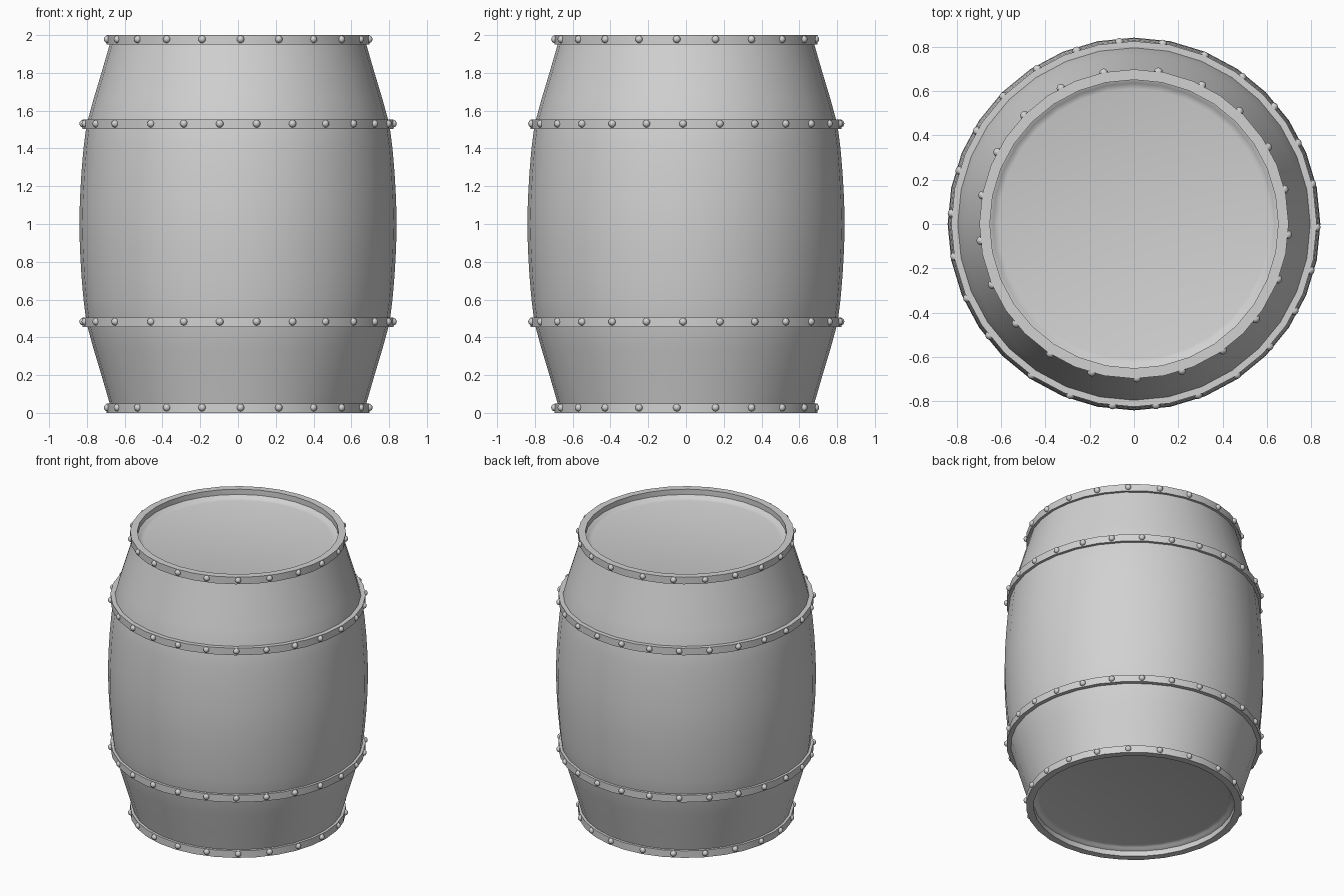
import bpy, bmesh, math
from mathutils import Matrix, Vector

cube = bpy.data.objects.get("Cube")
if cube:
    bpy.data.objects.remove(cube, do_unlink=True)

SIDES = 32
GREY = (0.64, 0.64, 0.64, 1.0)
grey = bpy.data.materials.new("plain_grey")
grey.use_nodes = True
grey.diffuse_color = GREY
grey.node_tree.nodes["Principled BSDF"].inputs["Base Color"].default_value = GREY


def finish(name, bm, angle):
    """Turn a bmesh into a shaded object."""
    bmesh.ops.recalc_face_normals(bm, faces=bm.faces)
    mesh = bpy.data.meshes.new(name)
    bm.to_mesh(mesh)
    bm.free()
    mesh.materials.append(grey)
    obj = bpy.data.objects.new(name, mesh)
    bpy.context.collection.objects.link(obj)
    bpy.ops.object.select_all(action='DESELECT')
    obj.select_set(True)
    bpy.context.view_layer.objects.active = obj
    bpy.ops.object.shade_smooth_by_angle(angle=math.radians(angle))
    return obj


def lathe(name, profile, closed, angle):
    """Spin (radius, height) points round the z axis; cap an open profile."""
    bm = bmesh.new()
    rings = []
    for r, z in profile:
        rings.append([bm.verts.new((r * math.cos(a), r * math.sin(a), z))
                      for a in (math.tau * i / SIDES for i in range(SIDES))])
    pairs = list(zip(rings, rings[1:]))
    if closed:
        pairs.append((rings[-1], rings[0]))
    for low, high in pairs:
        for i in range(SIDES):
            j = (i + 1) % SIDES
            bm.faces.new((low[i], low[j], high[j], high[i]))
    if not closed:
        bm.faces.new(rings[0])
        bm.faces.new(rings[-1])
    return finish(name, bm, angle)


def rivets(name, radius, z, count, start, step):
    """Row of small round studs; the row closes with one wider gap."""
    bm = bmesh.new()
    for i in range(count):
        a = math.radians(start + step * i)
        spot = Vector((radius * math.cos(a), radius * math.sin(a), z))
        bmesh.ops.create_uvsphere(bm, u_segments=12, v_segments=8, radius=0.02,
                                  matrix=Matrix.Translation(spot))
    return finish(name, bm, 60)


# Bulging body with a shallow recessed lid, mirrored top to bottom
upper = [(0.84, 1.0), (0.837, 1.13), (0.829, 1.27), (0.818, 1.4),
         (0.802, 1.525), (0.765, 1.66), (0.72, 1.81), (0.675, 1.965),
         (0.652, 1.965), (0.635, 1.945), (0.61, 1.938)]
lower = [(r, 2 - z) for r, z in reversed(upper[1:])]
lathe("barrel_body", lower + upper, False, 50)

# Hoops and their rivets: inner radius, outer radius, height, rivet layout
END = (0.65, 0.697, 21, 101.3, 16.98)
MIDDLE = (0.79, 0.824, 26, 235.9, 13.67)
for place, z, kind in (("bottom", 0.025, END), ("lower", 0.48, MIDDLE),
                       ("upper", 1.528, MIDDLE), ("top", 1.975, END)):
    inner, outer, count, start, step = kind
    low, high = z - 0.025, z + 0.025
    lathe(place + "_hoop", [(inner, low), (outer, low), (outer, high), (inner, high)],
          True, 30)
    rivets(place + "_rivets", outer - 0.003, z + 0.003, count, start, step)
